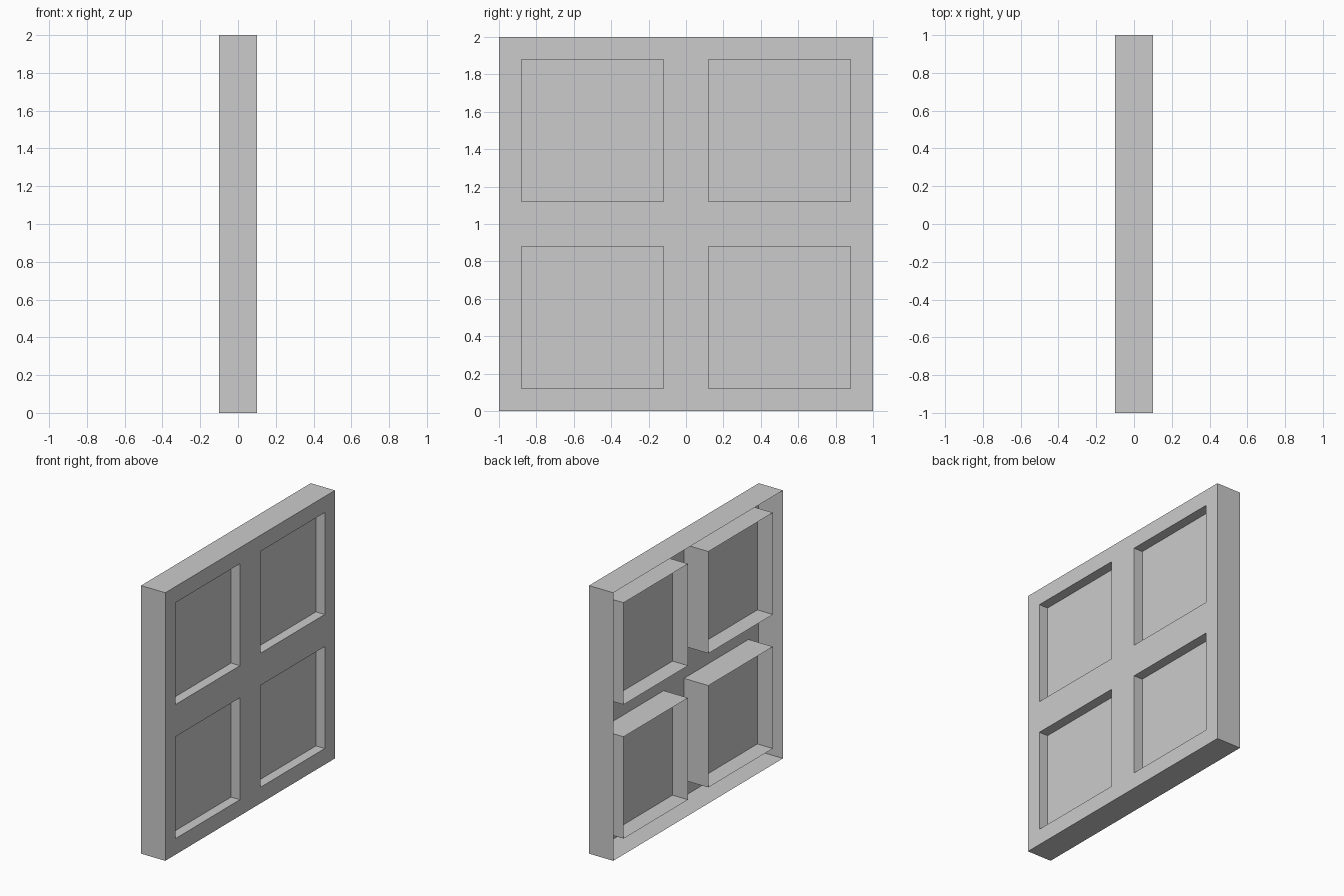
import bpy, bmesh

if "Cube" in bpy.data.objects:
    bpy.data.objects.remove(bpy.data.objects["Cube"])

D = 0.1                                    # half depth of the panel
BACK = -0.101                              # sleeves stand just proud at the back
PANE = 0.027                               # position of the panes
CUTS = [-1, -0.88, -0.12, 0.12, 0.88, 1]   # frame lines across y (z is +1)
OPEN = (1, 3)                              # grid cells that are openings


def make_object(name, build):
    bm = bmesh.new()
    build(bm)
    bmesh.ops.remove_doubles(bm, verts=bm.verts, dist=1e-5)
    mesh = bpy.data.meshes.new(name)
    bm.to_mesh(mesh)
    bm.free()
    bpy.context.collection.objects.link(bpy.data.objects.new(name, mesh))


def sheet(bm, x, y0, y1, z0, z1):
    pts = [(x, y0, z0), (x, y1, z0), (x, y1, z1), (x, y0, z1)]
    bm.faces.new([bm.verts.new(p) for p in pts])


def sleeve(bm, back, y0, y1, z0, z1, inward=False):
    ring = [(y0, z0), (y1, z0), (y1, z1), (y0, z1)]
    for i in range(4):
        a, b = ring[i], ring[(i + 1) % 4]
        pts = [(D, *a), (back, *a), (back, *b), (D, *b)]
        bm.faces.new([bm.verts.new(p) for p in (pts[::-1] if inward else pts)])


# Frame: face sheet with four openings, outer rim, open at the back
def frame(bm):
    for i in range(5):
        for j in range(5):
            if not (i in OPEN and j in OPEN):
                sheet(bm, D, CUTS[i], CUTS[i + 1], CUTS[j] + 1, CUTS[j + 1] + 1)
    sleeve(bm, -D, -1, 1, 0, 2)


make_object("window_frame", frame)

# Thin sleeve through each opening, with a single pane set inside it
for i in OPEN:
    for j in OPEN:
        r = (CUTS[i], CUTS[i + 1], CUTS[j] + 1, CUTS[j + 1] + 1)
        tag = f"{i // 2}_{j // 2}"
        make_object("opening_sleeve_" + tag, lambda bm: sleeve(bm, BACK, *r, inward=True))
        make_object("pane_" + tag, lambda bm: sheet(bm, PANE, *r))
